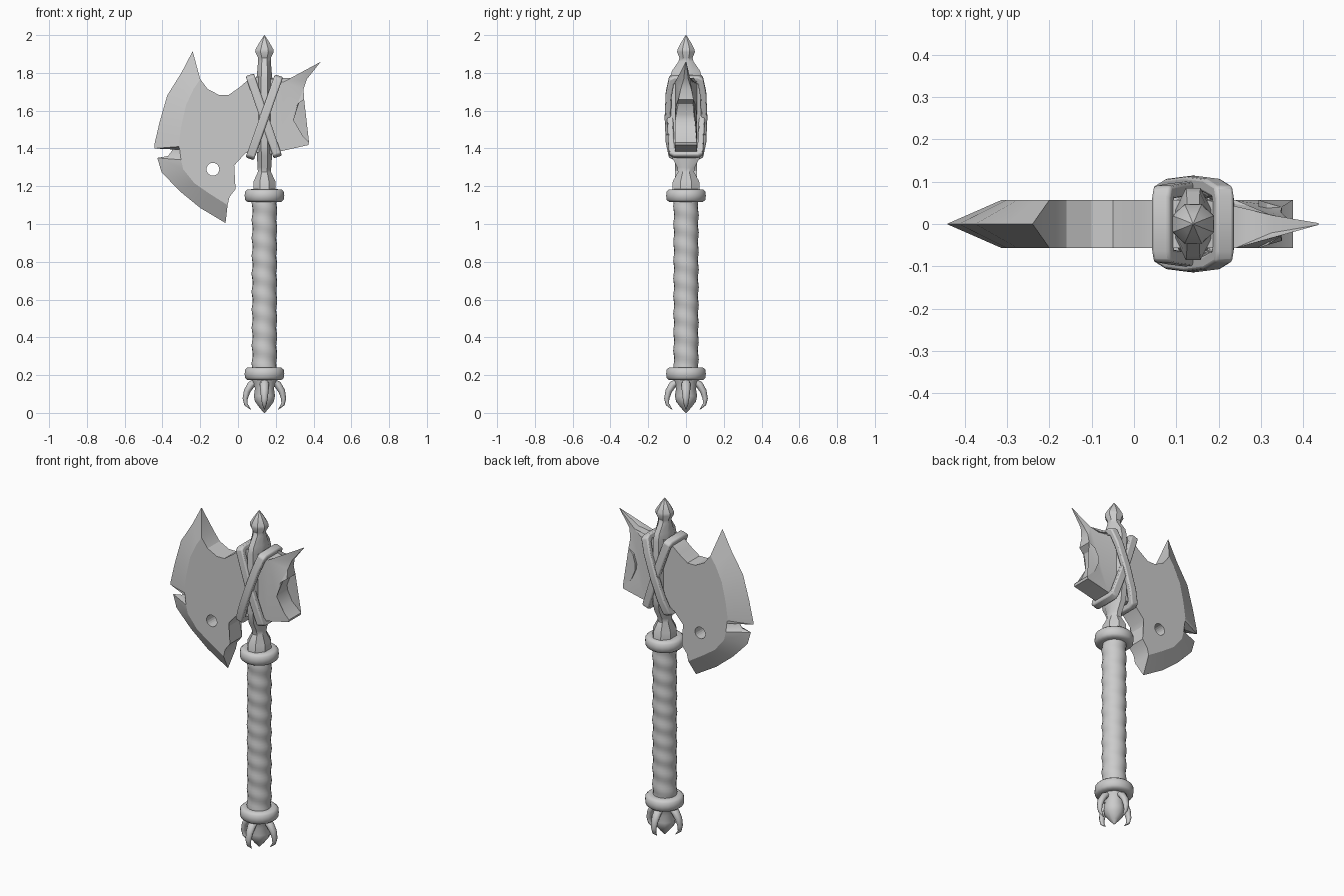
import bpy, bmesh, math
from mathutils import Vector

if "Cube" in bpy.data.objects:
    bpy.data.objects.remove(bpy.data.objects["Cube"])

AX = 0.14   # x of the shaft axis
TH = 0.057  # half thickness of the blades


def finish(name, bm, angle=40):
    bmesh.ops.remove_doubles(bm, verts=bm.verts, dist=1e-5)
    bmesh.ops.recalc_face_normals(bm, faces=bm.faces)
    me = bpy.data.meshes.new(name)
    bm.to_mesh(me)
    bm.free()
    ob = bpy.data.objects.new(name, me)
    bpy.context.collection.objects.link(ob)
    bpy.ops.object.select_all(action='DESELECT')
    ob.select_set(True)
    bpy.context.view_layer.objects.active = ob
    bpy.ops.object.shade_smooth_by_angle(angle=math.radians(angle))
    return ob


def skin(bm, rings, closed=False):
    """Join rings of points with quads, capping the ends unless closed."""
    vs = [[bm.verts.new(p) for p in r] for r in rings]
    n = len(vs[0])
    pairs = list(zip(vs, vs[1:])) + ([(vs[-1], vs[0])] if closed else [])
    for a, b in pairs:
        for i in range(n):
            j = (i + 1) % n
            bm.faces.new((a[i], a[j], b[j], b[i]))
    if not closed:
        bm.faces.new(vs[0])
        bm.faces.new(vs[-1])


def loft(name, profile, sides, angle=40):
    """Profile rows are (z, half x, half y)."""
    bm = bmesh.new()
    offs = math.pi / sides
    k = 1 / math.cos(offs)
    skin(bm, [[(AX + hx * k * math.cos(2 * math.pi * i / sides + offs),
                hy * k * math.sin(2 * math.pi * i / sides + offs), z)
               for i in range(sides)] for z, hx, hy in profile])
    return finish(name, bm, angle)


# Main blade: sharp edge, bevel line, thick back outline
edge = [(-.24, 1.915), (-.30, 1.80), (-.375, 1.68), (-.415, 1.54), (-.443, 1.42), (-.443, 1.40),
        (-.345, 1.395), (-.37, 1.36), (-.427, 1.35), (-.405, 1.275), (-.31, 1.175),
        (-.20, 1.085), (-.066, 1.005)]
inner = [(-.20, 1.767), (-.235, 1.715), (-.275, 1.63), (-.30, 1.52), (-.313, 1.43), (-.313, 1.41),
         (-.308, 1.393), (-.305, 1.37), (-.302, 1.34), (-.29, 1.29), (-.23, 1.215),
         (-.15, 1.16), (-.055, 1.10)]
back = [(-.045, 1.143), (-.013, 1.185), (-.03, 1.28), (-.02, 1.31), (.04, 1.376), (.11, 1.38),
        (.11, 1.78), (.05, 1.76), (.01, 1.725), (-.05, 1.683), (-.10, 1.683), (-.16, 1.714)]
bm = bmesh.new()
ev = [bm.verts.new((x, 0, z)) for x, z in edge]
loops = []
for s in (-1, 1):
    lp = [bm.verts.new((x, s * TH, z)) for x, z in inner + back]
    bm.faces.new(lp)
    for i in range(len(edge) - 1):
        bm.faces.new((ev[i], ev[i + 1], lp[i + 1], lp[i]))
    loops.append(lp)
a, b = loops
n, m = len(a), len(inner)
for i in range(m - 1, n):
    j = (i + 1) % n
    bm.faces.new((a[i], a[j], b[j], b[i]))
bm.faces.new((ev[0], a[0], b[0]))
bm.faces.new((ev[-1], a[m - 1], b[m - 1]))
bmesh.ops.triangulate(bm, faces=[f for f in bm.faces if len(f.verts) > 4])
blade = finish("main_blade", bm, 25)

# Round hole through the blade
bpy.ops.mesh.primitive_cylinder_add(vertices=20, radius=.034, depth=.4, location=(-.133, 0, 1.29),
                                    rotation=(math.pi / 2, 0, 0))
cutter = bpy.context.object
cutter.name = "hole_cutter"
cutter.hide_render = True
cutter.display_type = 'WIRE'
mod = blade.modifiers.new("hole", 'BOOLEAN')
mod.object = cutter
mod.operation = 'DIFFERENCE'
mod.solver = 'EXACT'
bpy.context.view_layer.objects.active = blade
bpy.ops.object.modifier_apply(modifier="hole")
bpy.data.objects.remove(cutter)

# Rear spike: outline with half thickness at each point
spike = [(.17, 1.77, TH), (.24, 1.752, TH), (.275, 1.752, .042), (.325, 1.774, .021), (.437, 1.858, .002),
         (.365, 1.767, .012), (.347, 1.714, .028), (.35, 1.66, .04), (.315, 1.635, .05),
         (.294, 1.58, TH), (.294, 1.55, TH), (.32, 1.487, TH), (.376, 1.432, TH),
         (.372, 1.418, TH), (.23, 1.386, TH), (.17, 1.37, TH)]
bm = bmesh.new()
skin(bm, [[(x, s * t, z) for x, z, t in spike] for s in (-1, 1)])
bmesh.ops.triangulate(bm, faces=[f for f in bm.faces if len(f.verts) > 4])
finish("rear_spike", bm, 30)

# Head core with the pointed finial
loft("head_core", [(1.17, .058, .074), (1.225, .058, .070), (1.275, .035, .043), (1.30, .036, .046),
                   (1.36, .04, .078), (1.42, .042, .085), (1.77, .042, .085), (1.81, .038, .075),
                   (1.86, .034, .04), (1.88, .034, .035), (1.91, .049, .047), (1.925, .047, .045),
                   (1.965, .024, .024), (2.0, .001, .001)], 8, 35)

# Grip with wavy wrapping
bm = bmesh.new()
rings = []
for k in range(61):
    z = .22 + .92 * k / 60
    ring = []
    for i in range(20):
        t = 2 * math.pi * i / 20
        r = .065 + .0028 * math.sin(2 * math.pi * z / .095 + t)
        ring.append((AX + r * math.cos(t), r * math.sin(t), z))
    rings.append(ring)
skin(bm, rings)
finish("grip", bm)

# Collars at both ends of the grip
for name, z in (("lower_collar", .207), ("upper_collar", 1.15)):
    loft(name, [(z + dz, r, r) for dz, r in
                ((-.034, .07), (-.033, .09), (-.022, .102), (0, .105), (.022, .102), (.033, .09), (.034, .07))],
         20, 60)

# Crossed straps: closed bands in tilted planes
def strap(name, top, bottom, depth):
    t, b = Vector((top[0], 0, top[1])), Vector((bottom[0], 0, bottom[1]))
    c, u = (t + b) / 2, (t - b).normalized()
    v = Vector((-u.z, 0, u.x))
    L = (t - b).length / 2
    q = [(L, .065), (L - .012, .09), (L * .6, depth - .006), (0, depth)]
    path = q + [(-d, y) for d, y in q[-2::-1]]
    path = path + [(d, -y) for d, y in path[::-1]]
    bm = bmesh.new()
    rings = []
    for d, y in path:
        di, yi = d * (L - .033) / L, y * (depth - .033) / depth
        rings.append([c + u * p + v * s + Vector((0, w, 0))
                      for p, w, s in ((d, y, -.023), (d, y, .023), (di, yi, .023), (di, yi, -.023))])
    skin(bm, rings, True)
    ob = finish(name, bm)
    mod = ob.modifiers.new("soft_edges", 'BEVEL')
    mod.width = .008
    mod.segments = 2


strap("strap_over", (.217, 1.785), (.062, 1.345), .113)
strap("strap_under", (.062, 1.79), (.211, 1.355), .101)

# Pommel bulb and four claws
loft("pommel", [(0.0, .002, .002), (.025, .024, .024), (.06, .05, .05), (.09, .056, .056),
                (.13, .05, .05), (.16, .06, .06), (.19, .066, .066)], 10)
claw = [(.045, .165, .022), (.07, .15, .025), (.092, .115, .022), (.102, .075, .017),
        (.098, .045, .012), (.073, .018, .002)]
for k in range(4):
    rot = k * math.pi / 2
    out, side = Vector((math.cos(rot), math.sin(rot), 0)), Vector((-math.sin(rot), math.cos(rot), 0))
    pts = [Vector((r, z)) for r, z, w in claw]
    bm = bmesh.new()
    rings = []
    for i, (p, row) in enumerate(zip(pts, claw)):
        tan = (pts[min(i + 1, 5)] - pts[max(i - 1, 0)]).normalized()
        ring = []
        for j in range(8):
            th = 2 * math.pi * j / 8
            q = p + Vector((-tan.y, tan.x)) * row[2] * .8 * math.cos(th)
            ring.append(Vector((AX, 0, q.y)) + out * q.x + side * row[2] * math.sin(th))
        rings.append(ring)
    skin(bm, rings)
    finish(f"pommel_claw_{k + 1}", bm, 60)
